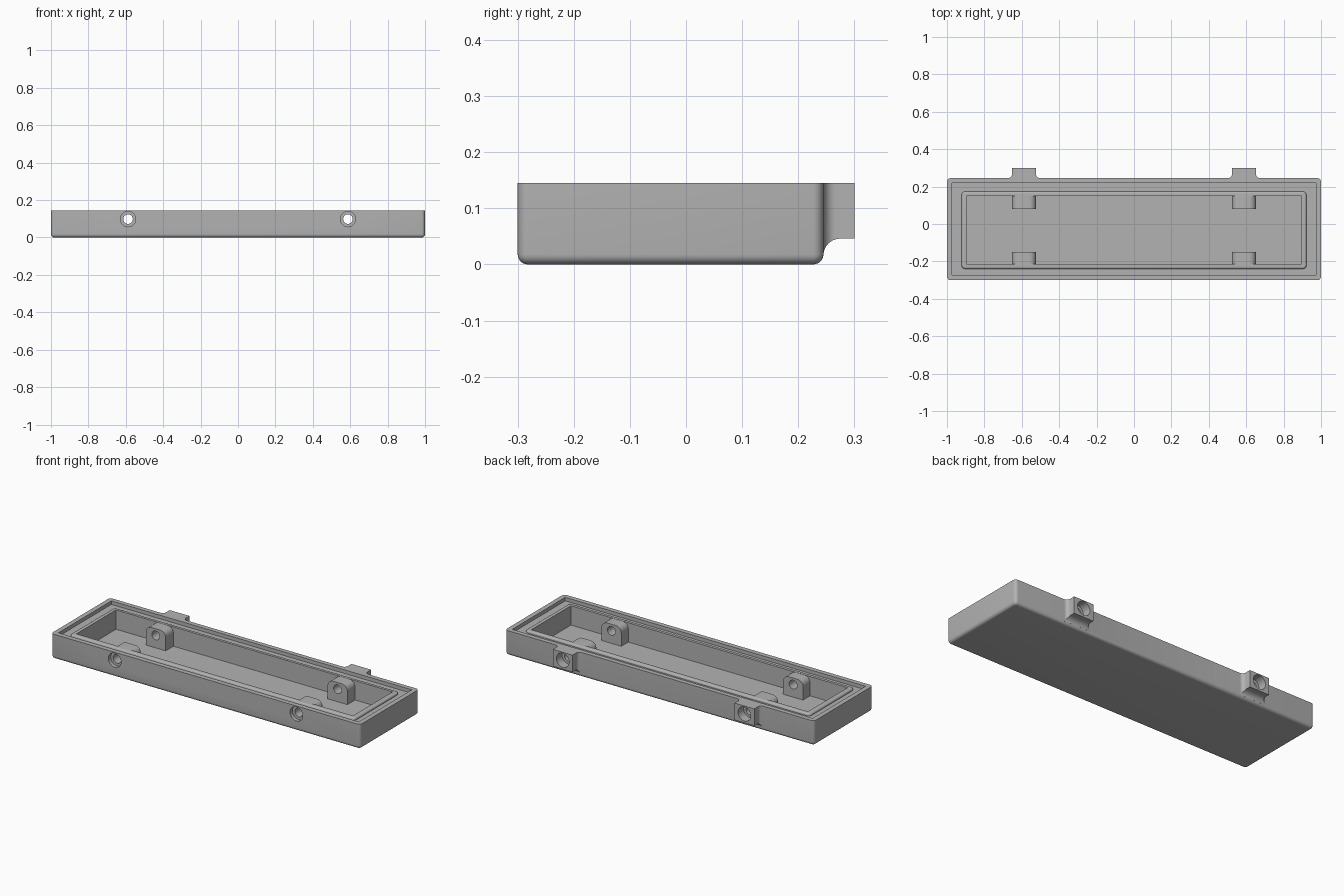
import bpy, bmesh, math
from mathutils import Matrix

cube = bpy.data.objects.get("Cube")
if cube:
    bpy.data.objects.remove(cube, do_unlink=True)

grey = bpy.data.materials.new("plain grey")
grey.use_nodes = True
grey.diffuse_color = (0.45, 0.45, 0.45, 1)
grey.node_tree.nodes["Principled BSDF"].inputs["Base Color"].default_value = grey.diffuse_color

TOP, LEDGE, LIP, FLOOR = 0.145, 0.124, 0.138, 0.025
BACK, END, HOLE_Z = 0.245, 0.30, 0.098
LUG_X, LUG_HALF = 0.588, 0.064


def finish(name, bm):
    bmesh.ops.recalc_face_normals(bm, faces=bm.faces)
    mesh = bpy.data.meshes.new(name)
    bm.to_mesh(mesh)
    bm.free()
    mesh.materials.append(grey)
    obj = bpy.data.objects.new(name, mesh)
    bpy.context.collection.objects.link(obj)
    return obj


def box(name, lo, hi, *rounds):
    """Box between two corners; each round is (edge rule, radius)."""
    bm = bmesh.new()
    bmesh.ops.create_cube(bm, size=1)
    for v in bm.verts:
        v.co = [l + (c + 0.5) * (h - l) for c, l, h in zip(v.co, lo, hi)]
    for rule, radius in rounds:
        edges = [e for e in bm.edges if rule(e.verts[0].co, e.verts[1].co)]
        bmesh.ops.bevel(bm, geom=edges, offset=radius, segments=6,
                        profile=0.5, affect='EDGES', clamp_overlap=False)
    return finish(name, bm)


def upright(a, b):
    return abs(a.z - b.z) > 0.005


def level(z):
    return lambda a, b: abs(a.z - z) < 1e-4 and abs(b.z - z) < 1e-4


def prism(name, points, depth):
    """Extrude a closed outline of 3D points along a vector."""
    bm = bmesh.new()
    face = bm.faces.new([bm.verts.new(p) for p in points])
    new = bmesh.ops.extrude_face_region(bm, geom=[face])["geom"]
    bmesh.ops.translate(bm, vec=depth, verts=[g for g in new if isinstance(g, bmesh.types.BMVert)])
    return finish(name, bm)


def bore(x, radius, y0, y1):
    bm = bmesh.new()
    bmesh.ops.create_cone(bm, cap_ends=True, segments=40, radius1=radius,
                          radius2=radius, depth=y1 - y0)
    bm.transform(Matrix.Translation((x, (y0 + y1) / 2, HOLE_Z)) @ Matrix.Rotation(math.pi / 2, 4, 'X'))
    return finish("bore", bm)


def combine(obj, other, operation):
    mod = obj.modifiers.new("combine", 'BOOLEAN')
    mod.operation, mod.solver, mod.object = operation, 'EXACT', other
    with bpy.context.temp_override(object=obj, active_object=obj, selected_objects=[obj]):
        bpy.ops.object.modifier_apply(modifier=mod.name)
    bpy.data.objects.remove(other, do_unlink=True)


def arc(cx, cy, r, start, end, steps=8):
    angles = [math.radians(start + (end - start) * i / steps) for i in range(steps + 1)]
    return [(cx + r * math.cos(a), cy + r * math.sin(a)) for a in angles]


# Outer shell with rounded base, stepped rim, raised lip and open cavity
tray = box("tray", (-1, -END, 0), (1, BACK, TOP), (upright, 0.019), (level(0), 0.018))
combine(tray, box("recess", (-0.972, -0.272, LEDGE), (0.972, 0.218, 0.3)), 'DIFFERENCE')
lip = box("lip", (-0.922, -0.24, 0.06), (0.922, 0.174, LIP),
          (upright, 0.02), (level(LIP), 0.01))
combine(tray, lip, 'UNION')
combine(tray, box("cavity", (-0.895, -0.215, FLOOR), (0.895, 0.151, 0.3)), 'DIFFERENCE')

for x in (-LUG_X, LUG_X):
    # Round-shouldered lugs on the inside of both long walls
    for y0, y1 in ((-0.228, -0.15), (0.08, 0.162)):
        lug_top = LIP - 0.001
        shoulder = lambda a, b: level(lug_top)(a, b) and abs(a.x - b.x) < 1e-4
        combine(tray, box("lug", (x - LUG_HALF, y0, 0.012), (x + LUG_HALF, y1, lug_top),
                          (shoulder, 0.035)), 'UNION')

    # Rear tab: flared plan crossed with a filleted side profile
    f, root = 0.022, BACK - 0.012
    right = arc(x + LUG_HALF + f, BACK + f, f, 270, 180)
    left = arc(x - LUG_HALF - f, BACK + f, f, 0, -90)
    plan = [(x + LUG_HALF + f, root)] + right + [(x + LUG_HALF, END), (x - LUG_HALF, END)] + left
    plan.append((x - LUG_HALF - f, root))
    tab = prism("rear_tab", [(px, py, 0) for px, py in plan], (0, 0, TOP))
    side = arc(BACK + 0.03, 0.016, 0.03, 180, 90) + [(END + 0.1, 0.046), (END + 0.1, 0.3), (root - 0.1, 0.3)]
    side.append((root - 0.1, 0.016))
    combine(tab, prism("tab_side", [(x - 0.2, py, pz) for py, pz in side], (0.4, 0, 0)), 'INTERSECT')
    combine(tray, tab, 'UNION')

    # Through hole with a shallow front counterbore and a deep rear one
    combine(tray, bore(x, 0.0255, -0.5, 0.5), 'DIFFERENCE')
    combine(tray, bore(x, 0.041, -0.5, -END + 0.022), 'DIFFERENCE')
    combine(tray, bore(x, 0.041, BACK + 0.003, 0.5), 'DIFFERENCE')

# Smooth fillets and bores, crisp edges elsewhere
bpy.ops.object.select_all(action='DESELECT')
tray.select_set(True)
bpy.context.view_layer.objects.active = tray
bpy.ops.object.shade_smooth_by_angle(angle=math.radians(32))
